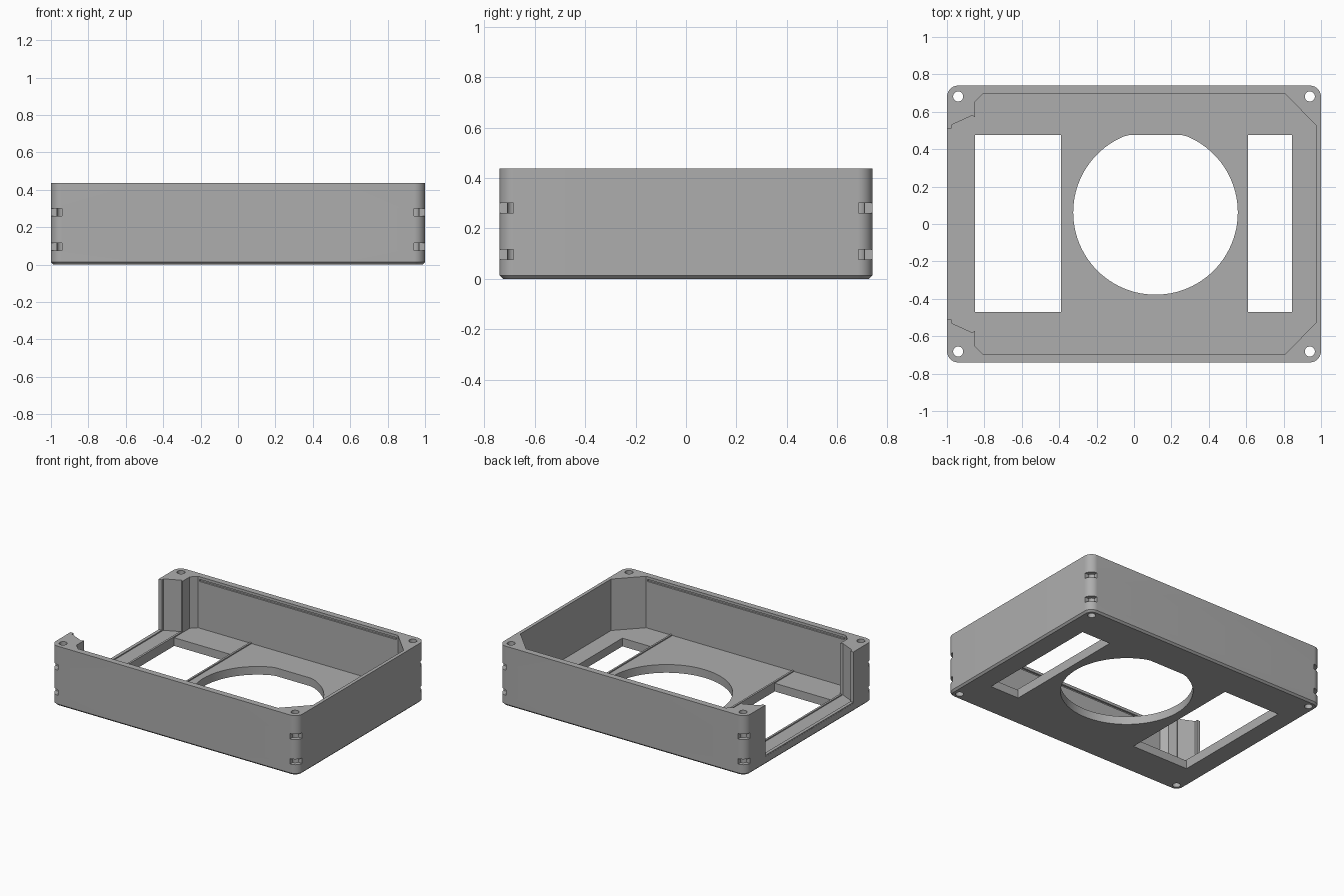
import bpy, bmesh
from math import sin, cos, pi, radians

cube = bpy.data.objects.get("Cube")
if cube:
    bpy.data.objects.remove(cube, do_unlink=True)

grey = bpy.data.materials.new("plain_grey")
grey.use_nodes = True
grey.diffuse_color = (0.42, 0.42, 0.42, 1)
grey.node_tree.nodes["Principled BSDF"].inputs["Base Color"].default_value = (0.42, 0.42, 0.42, 1)

LENGTH, WIDTH, HEIGHT, FLOOR = 1.0, 0.74, 0.437, 0.06
CORNER, CHAMFER = 0.06, 0.013


def loft(name, rings):
    """Solid through matching (outline, z) rings, capped at both ends."""
    bm = bmesh.new()
    loops = [[bm.verts.new((x, y, z)) for x, y in pts] for pts, z in rings]
    n = len(loops[0])
    bm.faces.new(loops[0])
    bm.faces.new(loops[-1])
    for a, b in zip(loops, loops[1:]):
        for i in range(n):
            j = (i + 1) % n
            bm.faces.new((a[i], a[j], b[j], b[i]))
    bmesh.ops.recalc_face_normals(bm, faces=bm.faces)
    mesh = bpy.data.meshes.new(name)
    bm.to_mesh(mesh)
    bm.free()
    mesh.materials.append(grey)
    ob = bpy.data.objects.new(name, mesh)
    bpy.context.collection.objects.link(ob)
    return ob


def prism(name, pts, z0, z1):
    return loft(name, [(pts, z0), (pts, z1)])


def box(name, x0, x1, y0, y1, z0, z1):
    return prism(name, [(x0, y0), (x1, y0), (x1, y1), (x0, y1)], z0, z1)


def circle(cx, cy, r, n):
    return [(cx + r * cos(2 * pi * i / n), cy + r * sin(2 * pi * i / n)) for i in range(n)]


def rounded(hx, hy, r, steps=10):
    pts = []
    for k, (sx, sy) in enumerate([(1, 1), (-1, 1), (-1, -1), (1, -1)]):
        for i in range(steps + 1):
            a = pi / 2 * (k + i / steps)
            pts.append((sx * (hx - r) + r * cos(a), sy * (hy - r) + r * sin(a)))
    return pts


def cut(target, cutter):
    """Subtract the cutter for good, then delete it."""
    cutter.hide_render = True
    mod = target.modifiers.new("cut", 'BOOLEAN')
    mod.operation, mod.solver, mod.object = 'DIFFERENCE', 'EXACT', cutter
    bpy.context.view_layer.update()
    graph = bpy.context.evaluated_depsgraph_get()
    mesh = bpy.data.meshes.new_from_object(target.evaluated_get(graph))
    target.modifiers.clear()
    target.data = mesh
    bpy.data.objects.remove(cutter, do_unlink=True)


# Outer shell with rounded corners and a chamfered base
full = rounded(LENGTH, WIDTH, CORNER)
base = rounded(LENGTH - CHAMFER, WIDTH - CHAMFER, CORNER - CHAMFER)
body = loft("case_body", [(base, 0), (full, CHAMFER), (full, HEIGHT)])

# Tray hollow, including the stepped opening through the right end
half = [(0.975, 0.525), (0.81, 0.695), (-0.81, 0.695), (-0.85, 0.655), (-0.85, 0.57),
        (-0.865, 0.58), (-0.975, 0.53), (-0.975, 0.51), (-1.1, 0.51)]
cut(body, prism("hollow", half + [(x, -y) for x, y in reversed(half)], FLOOR, 1))

# Floor windows
for x0, x1 in [(-0.85, -0.39), (0.61, 0.845)]:
    cut(body, box("window", x0, x1, -0.47, 0.475, -1, 0.2))

# Round floor opening, flattened at the back
cut(body, prism("round_opening", [(x, min(y, 0.475)) for x, y in circle(0.115, 0.062, 0.44, 96)], -1, 0.2))

# Screw holes and corner notches
for sx in (-1, 1):
    for sy in (-1, 1):
        cut(body, prism("screw_hole", circle(sx * 0.94, sy * 0.682, 0.027, 32), -1, 1))
        for z in (0.097, 0.281):
            xs = sorted((sx * 0.94, sx * 1.1))
            ys = sorted((sy * 0.685, sy * 0.9))
            cut(body, box("notch", *xs, *ys, z - 0.02, z + 0.02))

# Narrow lid grooves along the long walls
for sy in (-1, 1):
    ys = sorted((sy * 0.68, sy * 0.708))
    cut(body, box("lid_groove", -0.8, 0.8, *ys, 0.402, 0.417))

# Thin locating ridges on the floor and the sill
for name, x0, x1, y in [("left_floor_ridge", 0.597, 0.61, 0.693),
                        ("right_floor_ridge", -0.39, -0.376, 0.693),
                        ("inner_sill_ridge", -0.865, -0.85, 0.568),
                        ("outer_sill_ridge", -0.999, -0.975, 0.51)]:
    box(name, x0, x1, -y, y, FLOOR - 0.005, FLOOR + 0.008)

# Smooth the round surfaces, keep the edges crisp
bpy.ops.object.select_all(action='DESELECT')
body.select_set(True)
bpy.context.view_layer.objects.active = body
bpy.ops.object.shade_smooth_by_angle(angle=radians(30))
